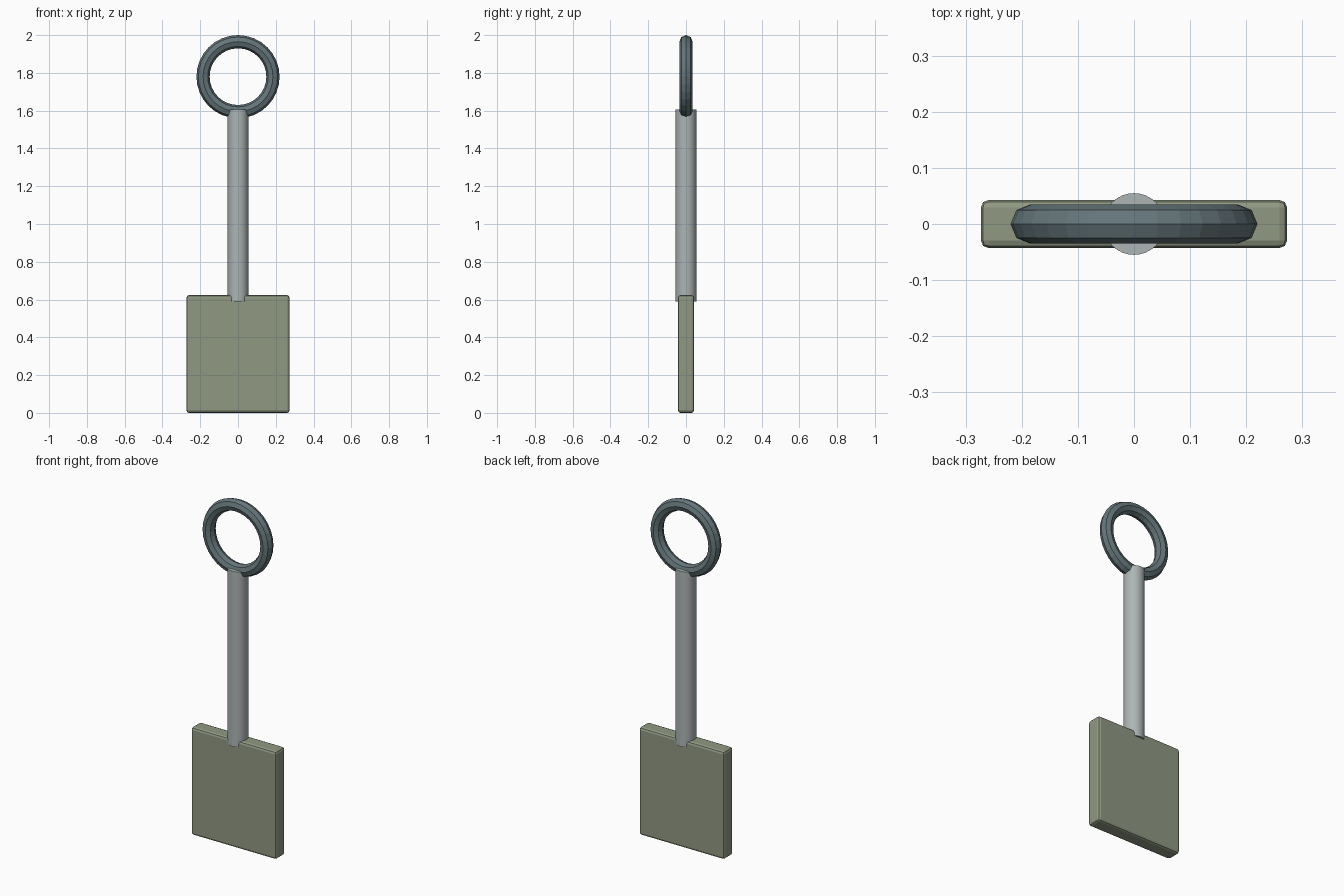
import bpy
import math

cube = bpy.data.objects.get("Cube")
if cube:
    bpy.data.objects.remove(cube, do_unlink=True)


def make_material(name, rgb):
    mat = bpy.data.materials.new(name)
    mat.use_nodes = True
    color = (*rgb, 1.0)
    mat.diffuse_color = color
    mat.node_tree.nodes["Principled BSDF"].inputs["Base Color"].default_value = color
    return mat


def finish(name, mat, smooth_angle=None):
    obj = bpy.context.object
    obj.name = obj.data.name = name
    obj.data.materials.append(mat)
    if smooth_angle:
        bpy.ops.object.shade_smooth_by_angle(angle=math.radians(smooth_angle))
    return obj


olive = make_material("olive grey", (0.28, 0.32, 0.225))
silver = make_material("light steel", (0.42, 0.46, 0.46))
slate = make_material("dark slate", (0.13, 0.18, 0.195))

# Flat plate with softened edges
bpy.ops.mesh.primitive_cube_add(size=1, location=(0, 0, 0.312))
plate = bpy.context.object
plate.scale = (0.546, 0.086, 0.624)
bpy.ops.object.transform_apply(location=False, rotation=False, scale=True)
finish("plate", olive)
bevel = plate.modifiers.new("edge bevel", "BEVEL")
bevel.width = 0.014
bevel.segments = 2

# Round shaft, sunk slightly into the plate
bottom, top = 0.59, 1.605
bpy.ops.mesh.primitive_cylinder_add(vertices=32, radius=0.055, depth=top - bottom,
                                    location=(0, 0, (bottom + top) / 2))
finish("shaft", silver, 30)

# Upright handle ring with an eight-sided section
bpy.ops.mesh.primitive_torus_add(major_radius=0.185, minor_radius=0.035,
                                 major_segments=32, minor_segments=8,
                                 location=(0, 0, 1.78),
                                 rotation=(math.radians(90), 0, 0))
finish("handle_ring", slate)
